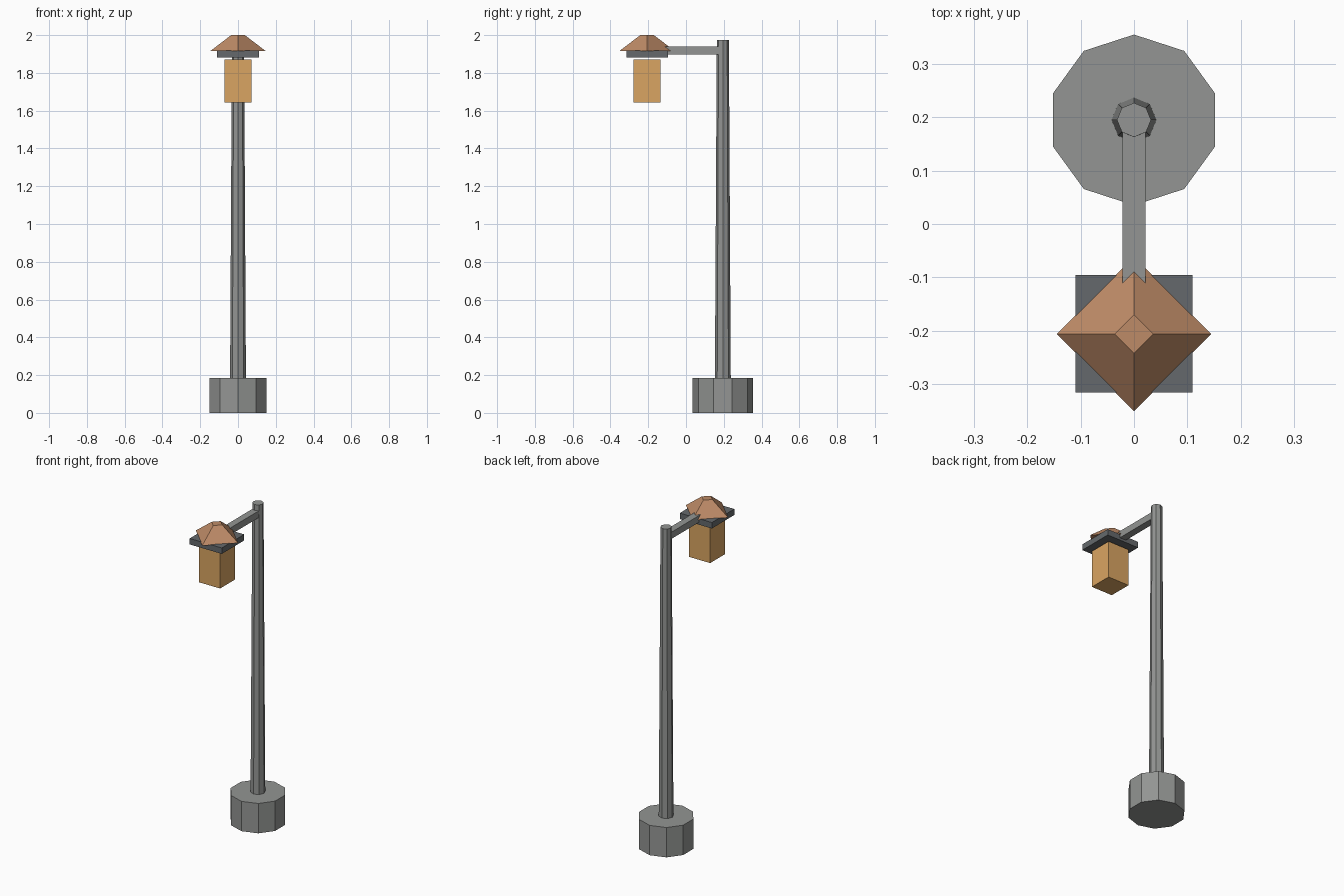
import bpy
import bmesh
from math import sin, cos, pi

if "Cube" in bpy.data.objects:
    bpy.data.objects.remove(bpy.data.objects["Cube"])

POST_Y, LAMP_Y = 0.195, -0.206


def material(name, srgb):
    color = [(c / 255 / 12.92) if c < 11 else ((c / 255 + 0.055) / 1.055) ** 2.4 for c in srgb] + [1]
    mat = bpy.data.materials.new(name)
    mat.use_nodes = True
    mat.diffuse_color = color
    mat.node_tree.nodes["Principled BSDF"].inputs["Base Color"].default_value = color
    return mat


def prism(name, mat, y, sides, z0, z1, r0, r1, turn=0.0):
    """Flat-sided tapered column; the first corner points to +y plus the turn."""
    bm = bmesh.new()
    rings = []
    for z, r in ((z0, r0), (z1, r1)):
        angles = [turn + 2 * pi * i / sides for i in range(sides)]
        rings.append([bm.verts.new((-r * sin(a), y + r * cos(a), z)) for a in angles])
    low, high = rings
    bm.faces.new(low[::-1])
    bm.faces.new(high)
    for i in range(sides):
        j = (i + 1) % sides
        bm.faces.new((low[i], low[j], high[j], high[i]))
    bmesh.ops.recalc_face_normals(bm, faces=bm.faces)
    mesh = bpy.data.meshes.new(name)
    bm.to_mesh(mesh)
    bm.free()
    mesh.materials.append(mat)
    obj = bpy.data.objects.new(name, mesh)
    bpy.context.collection.objects.link(obj)
    return obj


def box(name, mat, half_x, y0, y1, z0, z1):
    obj = prism(name, mat, 0, 4, z0, z1, 2 ** 0.5, 2 ** 0.5, pi / 4)
    for v in obj.data.vertices:
        v.co.x *= half_x
        v.co.y = (y0 + y1) / 2 + v.co.y * (y1 - y0) / 2
    return obj


stone = material("grey stone", (147, 149, 147))
iron = material("dark iron", (101, 105, 108))
copper = material("copper roof", (190, 139, 103))
glow = material("amber glass", (218, 165, 98))

# Footing, post and arm
prism("footing", stone, POST_Y, 10, 0, 0.185, 0.16, 0.16)
prism("post", stone, POST_Y, 8, 0.185, 1.975, 0.042, 0.032)
box("arm", stone, 0.022, -0.2, POST_Y - 0.01, 1.897, 1.939)

# Lantern hanging from the arm
box("lantern_plate", iron, 0.11, LAMP_Y - 0.11, LAMP_Y + 0.11, 1.882, 1.919)
box("lantern_glass", glow, 0.072, LAMP_Y - 0.072, LAMP_Y + 0.072, 1.643, 1.872)
prism("lantern_roof", copper, LAMP_Y, 4, 1.917, 2.0, 0.145, 0.036)
